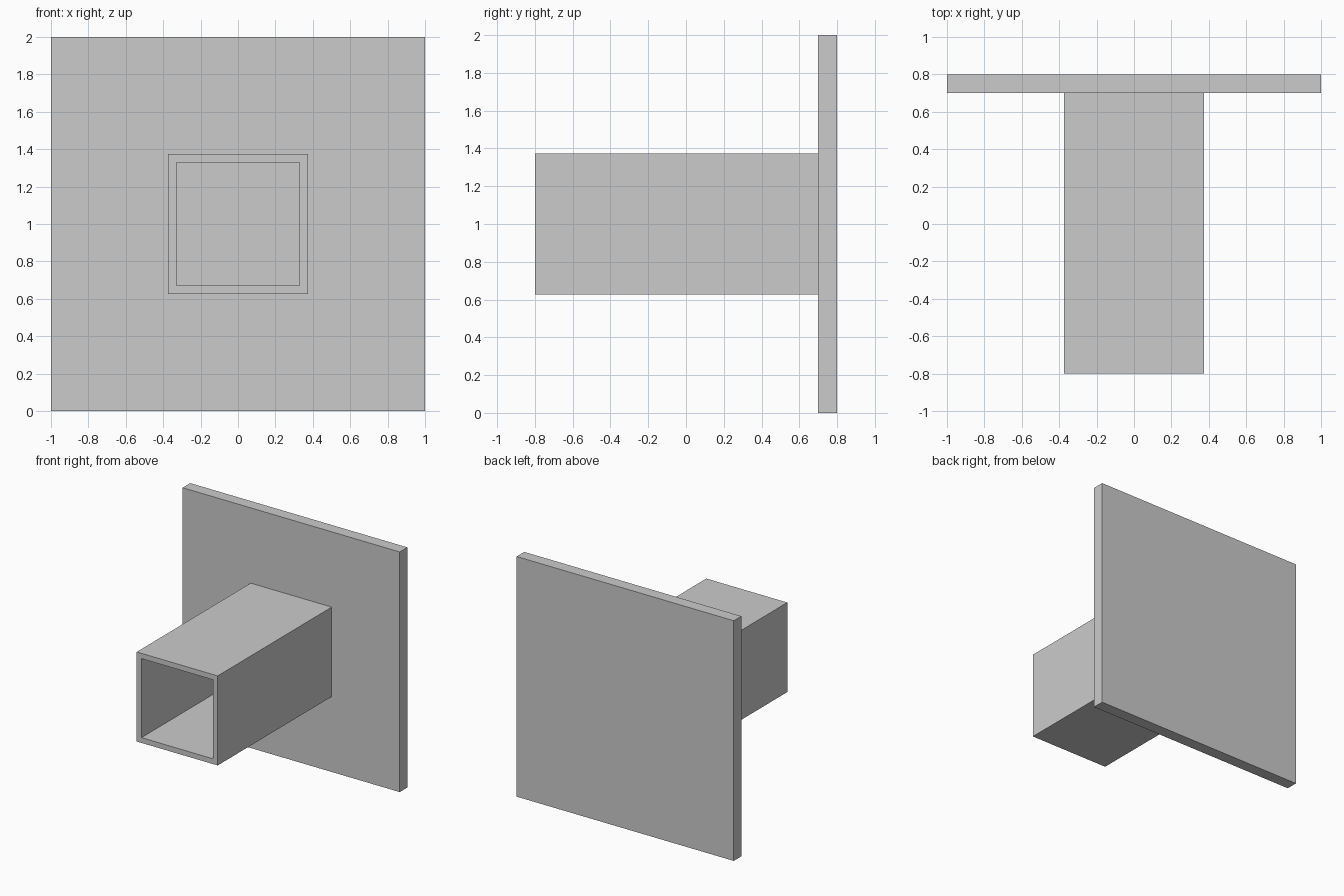
import bpy
import bmesh

if "Cube" in bpy.data.objects:
    bpy.data.objects.remove(bpy.data.objects["Cube"])


def make_object(name, bm):
    bmesh.ops.recalc_face_normals(bm, faces=bm.faces)
    mesh = bpy.data.meshes.new(name)
    bm.to_mesh(mesh)
    bm.free()
    obj = bpy.data.objects.new(name, mesh)
    bpy.context.collection.objects.link(obj)
    return obj


def square_ring(bm, half, y, zc=1.0):
    corners = ((-1, -1), (1, -1), (1, 1), (-1, 1))
    return [bm.verts.new((sx * half, y, zc + sz * half)) for sx, sz in corners]


def bridge(bm, a, b):
    for i in range(4):
        j = (i + 1) % 4
        bm.faces.new((a[i], a[j], b[j], b[i]))


# Square back plate
bm = bmesh.new()
front, back = square_ring(bm, 1.0, 0.7), square_ring(bm, 1.0, 0.8)
bridge(bm, front, back)
bm.faces.new(front)
bm.faces.new(back)
make_object("back_plate", bm)

# Hollow square tube, open at the front and resting against the plate
OUTER, INNER = 0.373, 0.329
bm = bmesh.new()
rings = [square_ring(bm, half, y) for half, y in
         ((OUTER, -0.8), (OUTER, 0.7), (INNER, 0.7), (INNER, -0.8))]
for i in range(4):
    bridge(bm, rings[i], rings[(i + 1) % 4])
make_object("square_tube", bm)
